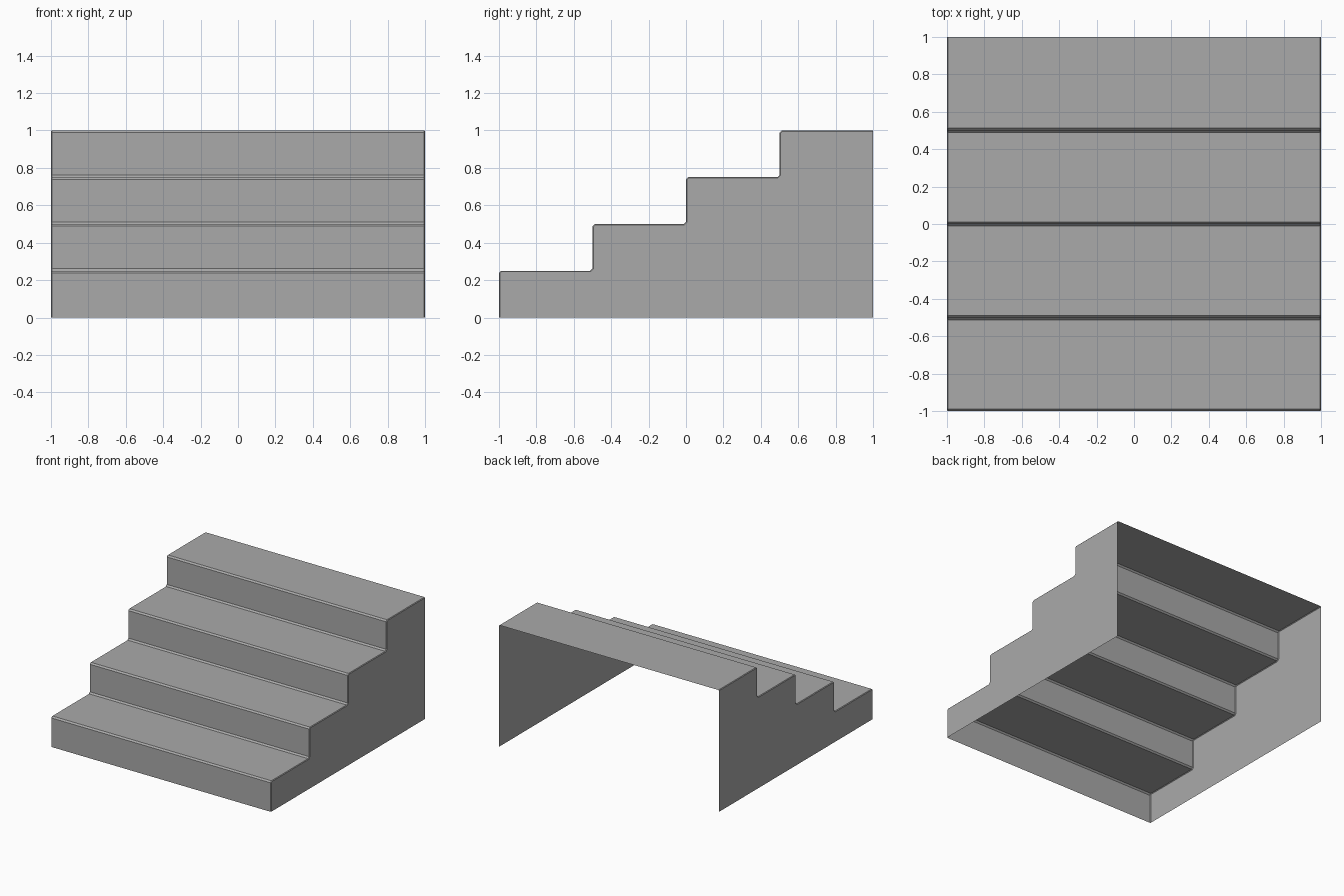
import bpy, bmesh

cube = bpy.data.objects.get("Cube")
if cube:
    bpy.data.objects.remove(cube, do_unlink=True)

STEPS = 4
RUN, RISE = 0.5, 0.25
NOSE, SIDE = 0.012, 0.005   # chamfers on step corners and on side edges

# Plain grey for the whole shell
grey = bpy.data.materials.new("grey")
grey.use_nodes = True
colour = (0.4, 0.4, 0.4, 1)
grey.diffuse_color = colour
grey.node_tree.nodes["Principled BSDF"].inputs["Base Color"].default_value = colour

# Stepped side profile (y, z) with chamfered outer and inner corners
profile = [(-1, 0)]
for i in range(STEPS):
    y, z = -1 + i * RUN, (i + 1) * RISE
    if i:
        profile += [(y - NOSE, z - RISE), (y, z - RISE + NOSE)]
    profile += [(y, z - NOSE), (y + NOSE, z)]
profile += [(1, 1), (1, 0)]

# Extrude the profile across the full width
bm = bmesh.new()
face = bm.faces.new([bm.verts.new((-1, y, z)) for y, z in profile])
new = bmesh.ops.extrude_face_region(bm, geom=[face], use_keep_orig=True)["geom"]
bmesh.ops.translate(bm, vec=(2, 0, 0), verts=[v for v in new if isinstance(v, bmesh.types.BMVert)])
bmesh.ops.recalc_face_normals(bm, faces=bm.faces)


def on_open_plane(item):
    """True for the bottom and back, which are left open."""
    return (all(abs(v.co.z) < 1e-4 for v in item.verts)
            or all(abs(v.co.y - 1) < 1e-4 for v in item.verts))


# Fine chamfer along the stepped outline of both sides
outline = [e for e in bm.edges
           if abs(e.verts[0].co.x - e.verts[1].co.x) < 1e-4 and not on_open_plane(e)]
bmesh.ops.bevel(bm, geom=outline, offset=SIDE, offset_type='OFFSET', segments=1,
                profile=0.5, affect='EDGES', clamp_overlap=False)

# Open the underside and back to leave a thin shell
bmesh.ops.delete(bm, geom=[f for f in bm.faces if on_open_plane(f)], context='FACES')

mesh = bpy.data.meshes.new("stairs")
bm.to_mesh(mesh)
bm.free()
mesh.materials.append(grey)
stairs = bpy.data.objects.new("stairs", mesh)
bpy.context.collection.objects.link(stairs)
